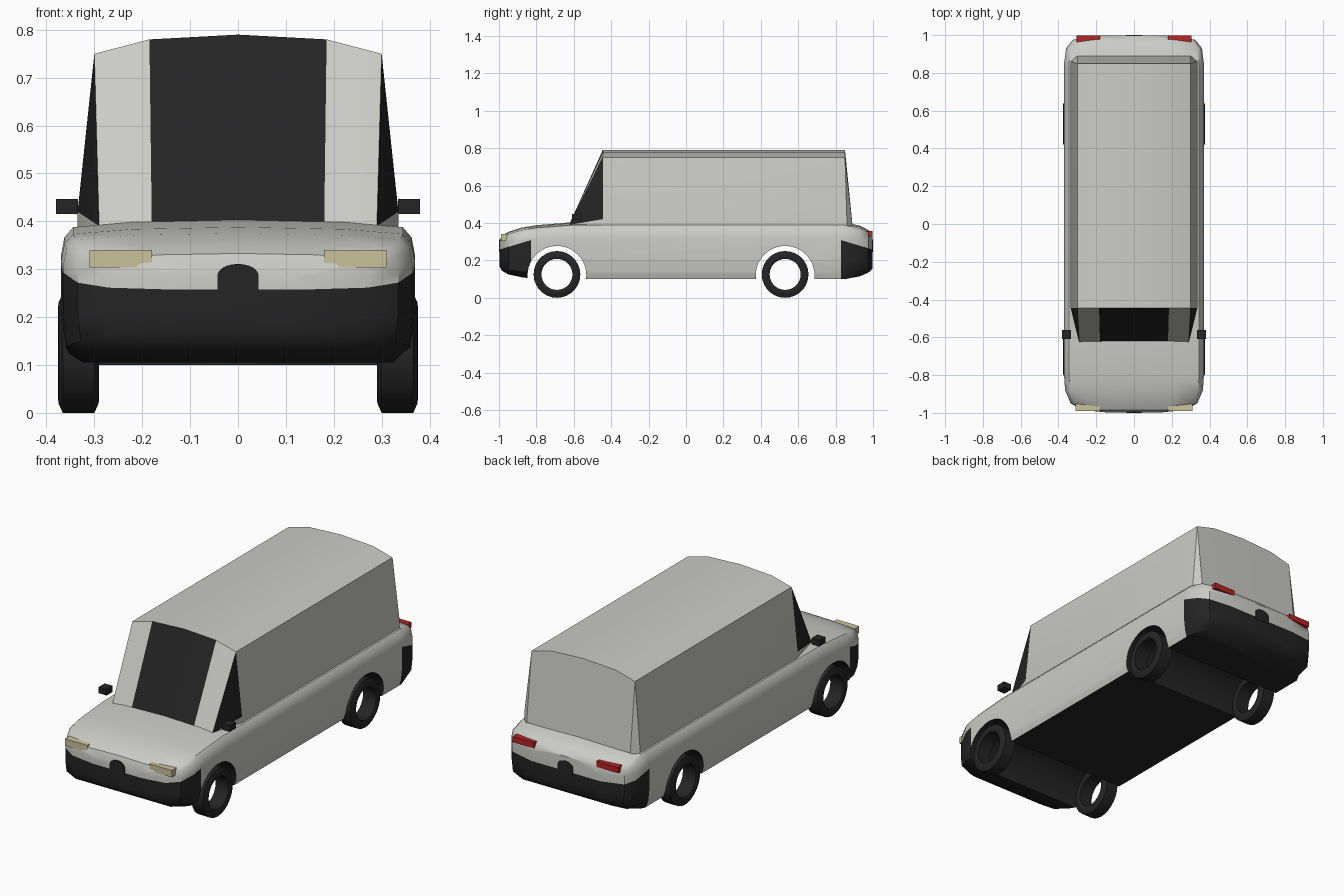
import bpy, bmesh, math
from mathutils import Vector

if "Cube" in bpy.data.objects:
    bpy.data.objects.remove(bpy.data.objects["Cube"], do_unlink=True)


def material(name, color):
    m = bpy.data.materials.new(name)
    m.diffuse_color = (*color, 1)
    m.use_nodes = True
    m.node_tree.nodes["Principled BSDF"].inputs["Base Color"].default_value = (*color, 1)
    return m


PAINT = material("light grey paint", (0.6, 0.6, 0.57))
BLACK = material("black trim", (0.018, 0.018, 0.018))
LAMP = material("pale lamp", (0.6, 0.54, 0.33))
RED = material("red lamp", (0.48, 0.018, 0.018))


def make(name, bm, mats, angle=None):
    bmesh.ops.recalc_face_normals(bm, faces=bm.faces)
    mesh = bpy.data.meshes.new(name)
    bm.to_mesh(mesh)
    bm.free()
    ob = bpy.data.objects.new(name, mesh)
    bpy.context.collection.objects.link(ob)
    for m in mats:
        mesh.materials.append(m)
    if angle:
        smooth(ob, angle)
    return ob


def smooth(ob, angle):
    bpy.ops.object.select_all(action='DESELECT')
    ob.select_set(True)
    bpy.context.view_layer.objects.active = ob
    bpy.ops.object.shade_smooth_by_angle(angle=math.radians(angle))


def loft(bm, rings, closed=True):
    """Skin a list of point rings with quads and return the vertex rings."""
    vs = [[bm.verts.new(p) for p in r] for r in rings]
    n = len(vs[0])
    for a, b in zip(vs, vs[1:]):
        for i in range(n if closed else n - 1):
            j = (i + 1) % n
            bm.faces.new((a[i], a[j], b[j], b[i]))
    return vs


def box(name, center, size, mat):
    bm = bmesh.new()
    bmesh.ops.create_cube(bm, size=1)
    bmesh.ops.scale(bm, vec=size, verts=bm.verts)
    bmesh.ops.translate(bm, vec=center, verts=bm.verts)
    return make(name, bm, [mat])


# Lower body: cross-sections along the length (y, half width, bottom, top, floor ratio)
stations = [
    (-0.998, .14, .17, .30, .8), (-.985, .27, .145, .333, .8), (-.95, .335, .125, .352, .82),
    (-.88, .365, .11, .375, .85), (-.8, .37, .1, .388, .93), (-.62, .37, .1, .403, .95),
    (.85, .37, .1, .403, .95), (.93, .36, .115, .385, .85), (.975, .325, .135, .362, .8),
    (.998, .2, .155, .335, .8)]


def section(y, w, zb, zt, floor):
    half = [(floor, 0), (.98, .11), (1, .35), (1, .75), (.98, .88), (.93, .95), (.6, .985)]
    right = [(w * a, y, zb + (zt - zb) * b) for a, b in half]
    left = [(-x, q, z) for x, q, z in reversed(right)]
    return right + [(0, y, zt)] + left


bm = bmesh.new()
rings = loft(bm, [section(*s) for s in stations])
bm.faces.new(rings[0])
bm.faces.new(rings[-1])
body = make("lower_body", bm, [PAINT, BLACK])

# Wheel arches cut right through the body
AXLES = {"front": -.69, "rear": .53}
ARCH_Z, ARCH_R = .12, .157
for y in AXLES.values():
    bpy.ops.mesh.primitive_cylinder_add(vertices=48, radius=ARCH_R, depth=1,
                                        location=(0, y, ARCH_Z), rotation=(0, math.pi / 2, 0))
    cutter = bpy.context.object
    cutter.name = "arch_cutter"
    cutter.hide_render = True
    mod = body.modifiers.new("arch", 'BOOLEAN')
    mod.operation, mod.solver, mod.object = 'DIFFERENCE', 'EXACT', cutter
    bpy.context.view_layer.objects.active = body
    bpy.ops.object.modifier_apply(modifier=mod.name)
    bpy.data.objects.remove(cutter, do_unlink=True)

# Bumper edges cut into the skin, then painted with the floor and arch linings
bm = bmesh.new()
bm.from_mesh(body.data)
BUMPER_Y, BUMPER_Z = .83, .257
for s in (-1, 1):
    bmesh.ops.bisect_plane(bm, geom=bm.verts[:] + bm.edges[:] + bm.faces[:],
                           plane_co=(0, s * BUMPER_Y, 0), plane_no=(0, 1, 0))
    faces = [f for f in bm.faces if s * f.calc_center_median().y > BUMPER_Y]
    geom = set(faces)
    for f in faces:
        geom.update(f.verts)
        geom.update(f.edges)
    bmesh.ops.bisect_plane(bm, geom=list(geom), plane_co=(0, s, BUMPER_Z),
                           plane_no=(0, .3 * s, 1))
bm.normal_update()
for f in bm.faces:
    c = f.calc_center_median()
    bumper = abs(c.y) > BUMPER_Y and c.z < BUMPER_Z + .3 * (1 - abs(c.y))
    floor = f.normal.z < -.7 and c.z < .15
    lining = abs(f.normal.x) < .1 and any(
        all(abs(math.hypot(v.co.y - y, v.co.z - ARCH_Z) - ARCH_R) < .004 for v in f.verts)
        for y in AXLES.values())
    f.material_index = int(bumper or floor or lining)
bm.to_mesh(body.data)
bm.free()
smooth(body, 38)

# Cabin: roof and sides, raked windscreen with side windows, and the tail panel
half = [(.335, .36), (.335, .42), (.30, .75), (.185, .78)]
profile = half + [(0, .79)] + [(-x, z) for x, z in reversed(half)]
bm = bmesh.new()
front, back = loft(bm, [[(x, -.445, z) for x, z in profile],
                        [(x, .86 if z < .5 else .85, z) for x, z in profile]], closed=False)


def end_panel(ring, y, corner, glazed):
    low = [bm.verts.new((x, y, .39)) for x in (corner, .18, 0, -.18, -corner)]
    top = ring[2:-2]
    for i in range(4):
        f = bm.faces.new((top[i], top[i + 1], low[i + 1], low[i]))
        f.material_index = int(glazed and i in (1, 2))
    for base, sill, roof, foot in ((ring[0], ring[1], ring[2], low[0]),
                                   (ring[-1], ring[-2], ring[-3], low[-1])):
        bm.faces.new((sill, roof, foot)).material_index = int(glazed)
        bm.faces.new((base, sill, foot))


end_panel(front, -.625, .29, True)
end_panel(back, .89, .30, False)
make("cabin", bm, [PAINT, BLACK], 30)

# Open ring wheels
for end, y in AXLES.items():
    for side, s in (("left", 1), ("right", -1)):
        bm = bmesh.new()
        tread = [(-.038, .083), (-.043, .092), (-.042, .105), (-.033, .125)]
        tread += [(-x, r) for x, r in reversed(tread)]
        n = 28
        hoops = []
        for x, r in tread + tread[:1]:
            hoops.append([(s * .333 + x, y + r * math.cos(math.tau * k / n),
                           .125 + r * math.sin(math.tau * k / n)) for k in range(n)])
        loft(bm, hoops)
        bmesh.ops.remove_doubles(bm, verts=bm.verts, dist=.0001)
        make(f"{end}_{side}_wheel", bm, [BLACK], 35)

# Lamps and door mirrors
for side, s in (("left", 1), ("right", -1)):
    box(f"{side}_headlamp", (s * .245, -.965, .322), (.13, .05, .036), LAMP)
    box(f"{side}_tail_lamp", (s * .243, .976, .342), (.125, .044, .03), RED)
    box(f"{side}_mirror", (s * .357, -.585, .431), (.046, .05, .032), BLACK)

# Rounded badge tabs rising from the bumpers
for end, s in (("front", -1), ("rear", 1)):
    arc = [(.043 * math.cos(math.pi * k / 12), .287 + .024 * math.sin(math.pi * k / 12))
           for k in range(13)]
    outline = [(.043, .245)] + arc + [(-.043, .245)]
    bm = bmesh.new()
    caps = loft(bm, [[(x, s * d, z) for x, z in outline] for d in (.95, 1.0)])
    for ring in caps:
        bm.faces.new(ring)
    make(f"{end}_bumper_tab", bm, [BLACK])
